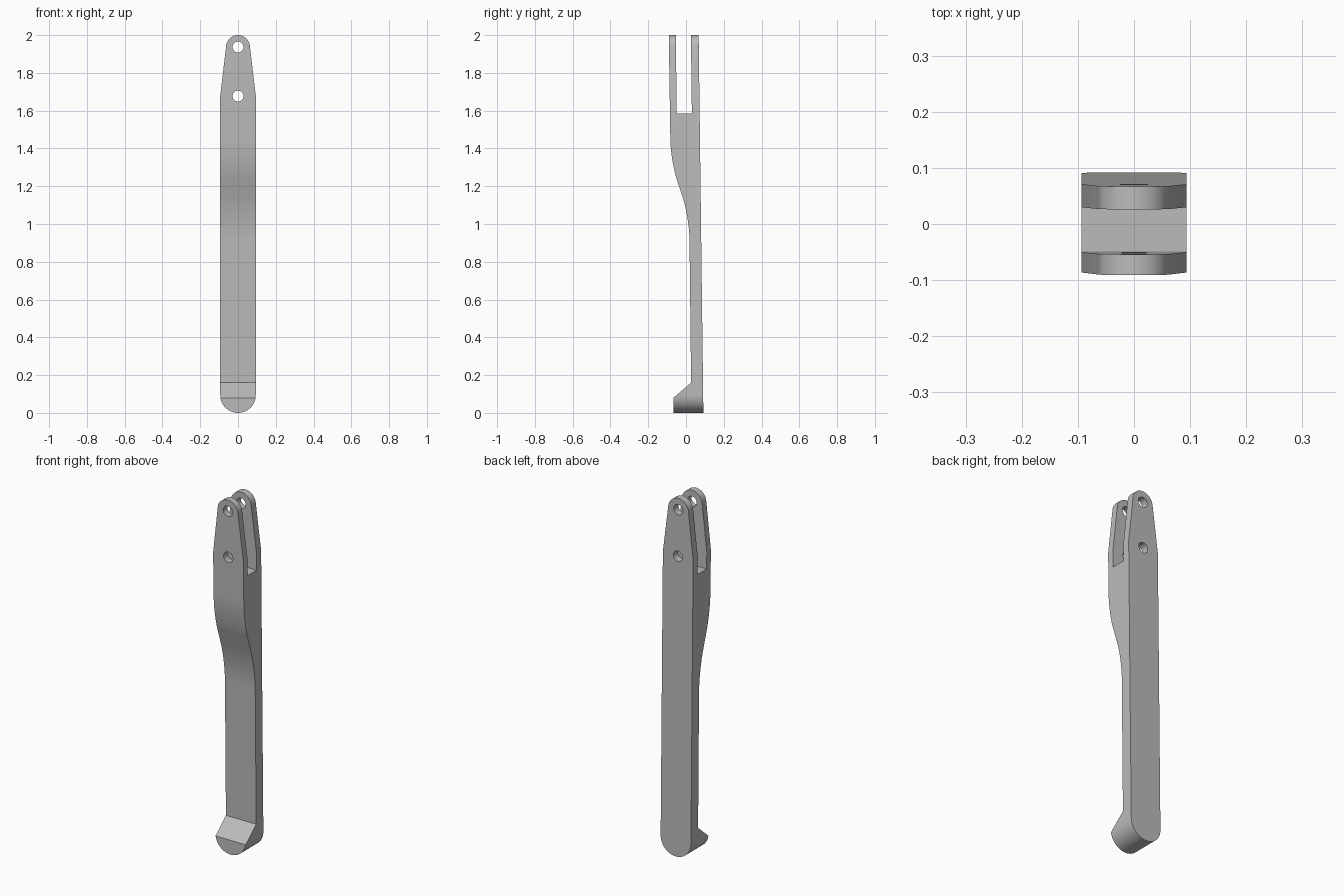
import bpy, bmesh
from math import sin, cos, pi, radians
from mathutils import Vector
from mathutils.geometry import interpolate_bezier

if "Cube" in bpy.data.objects:
    bpy.data.objects.remove(bpy.data.objects["Cube"])

grey = bpy.data.materials.new("plain grey")
grey.use_nodes = True
grey.diffuse_color = (0.5, 0.5, 0.5, 1)
grey.node_tree.nodes["Principled BSDF"].inputs["Base Color"].default_value = (0.5, 0.5, 0.5, 1)


def prism(name, points, direction):
    """Closed profile of 3D points, extruded along direction."""
    bm = bmesh.new()
    face = bm.faces.new([bm.verts.new(p) for p in points])
    new = bmesh.ops.extrude_face_region(bm, geom=[face])["geom"]
    bmesh.ops.translate(bm, vec=direction, verts=[v for v in new if isinstance(v, bmesh.types.BMVert)])
    bmesh.ops.recalc_face_normals(bm, faces=bm.faces)
    mesh = bpy.data.meshes.new(name)
    bm.to_mesh(mesh)
    bm.free()
    mesh.materials.append(grey)
    obj = bpy.data.objects.new(name, mesh)
    bpy.context.collection.objects.link(obj)
    return obj


def arc(radius, z, start, end, steps=32):
    angles = [start + (end - start) * i / steps for i in range(steps + 1)]
    return [(radius * cos(a), z + radius * sin(a)) for a in angles]


def fillet(a, corner, b):
    a, corner, b = (Vector((*p, 0)) for p in (a, corner, b))
    return [p.xy for p in interpolate_bezier(a, a.lerp(corner, 0.6), b.lerp(corner, 0.6), b, 14)]


def cut(obj, cutter, operation):
    mod = obj.modifiers.new("cut", "BOOLEAN")
    mod.object, mod.operation, mod.solver = cutter, operation, "EXACT"
    bpy.context.view_layer.objects.active = obj
    bpy.ops.object.modifier_apply(modifier=mod.name)
    bpy.data.objects.remove(cutter)


# Side profile (y, z): hooked foot, thin shank, S-bend, forked head
side = [(0.092, 0), (-0.066, 0), (-0.066, 0.08), (0.027, 0.16)]
side += fillet((0.0185, 0.92), (0.017, 1.03), (-0.017, 1.14))
side += fillet((-0.050, 1.24), (-0.081, 1.34), (-0.083, 1.45))
side += [(-0.091, 2), (-0.054, 2), (-0.049, 1.585), (0.031, 1.585), (0.026, 2), (0.067, 2)]
lever = prism("lever_arm", [(-0.15, y, z) for y, z in side], (0.3, 0, 0))

# Front outline (x, z): round foot, straight sides, tapered round head
outline = arc(0.094, 0.094, pi, 2 * pi) + [(0.094, 1.68)]
outline += arc(0.063, 1.937, 0.1, pi - 0.1) + [(-0.094, 1.68)]
cut(lever, prism("outline_cutter", [(x, -0.3, z) for x, z in outline], (0, 0.6, 0)), "INTERSECT")

# Pin holes through both fork prongs
for z in (1.937, 1.677):
    ring = arc(0.029, z, 0, 2 * pi)[:-1]
    cut(lever, prism("hole_cutter", [(x, -0.3, h) for x, h in ring], (0, 0.6, 0)), "DIFFERENCE")

bpy.ops.object.select_all(action="DESELECT")
lever.select_set(True)
bpy.context.view_layer.objects.active = lever
bpy.ops.object.shade_smooth_by_angle(angle=radians(25))
